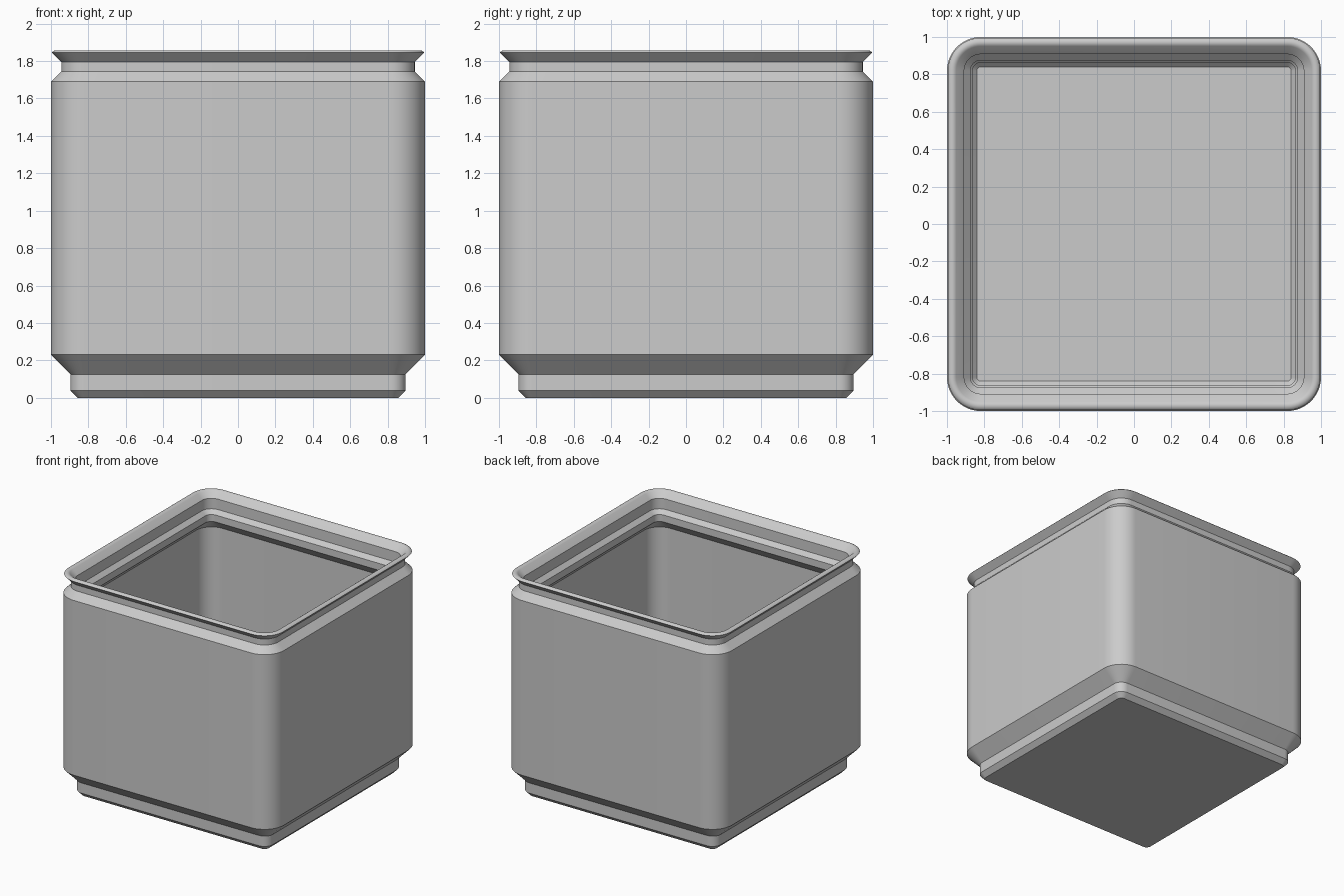
import bpy, bmesh, math
from mathutils import Vector

cube = bpy.data.objects.get("Cube")
if cube:
    bpy.data.objects.remove(cube, do_unlink=True)

grey = bpy.data.materials.new("plain grey")
grey.use_nodes = True
colour = (0.6, 0.6, 0.6, 1)
grey.diffuse_color = colour
grey.node_tree.nodes["Principled BSDF"].inputs["Base Color"].default_value = colour

CORNER = 0.819   # corner centre shared by every ring
STEPS = 12       # segments per rounded corner


def ring(bm, half, z):
    """Rounded square of the given half width."""
    radius = half - CORNER
    verts = []
    for quarter in range(4):
        mid = math.pi / 4 + quarter * math.pi / 2
        cx = math.copysign(CORNER, math.cos(mid))
        cy = math.copysign(CORNER, math.sin(mid))
        for i in range(STEPS + 1):
            a = quarter * math.pi / 2 + i / STEPS * math.pi / 2
            verts.append(bm.verts.new(Vector((cx + radius * math.cos(a),
                                              cy + radius * math.sin(a), z))))
    return verts


# Outer foot, wall and groove under the lip
outside = [(0.858, 0), (0.896, 0.039), (0.896, 0.125), (1, 0.23),
           (1, 1.69), (0.945, 1.745), (0.945, 1.795)]

# Rounded rim
rim = []
for i in range(7):
    a = math.radians(34 + (135 - 34) * i / 6)
    rim.append((0.971 + 0.029 * math.cos(a), 1.829 + 0.029 * math.sin(a)))

# Stepped inner lip, wall and hollow foot down to the floor
inside = [(0.908, 1.807), (0.908, 1.72), (0.875, 1.687), (0.875, 1.629),
          (0.96, 1.544), (0.96, 0.236), (0.863, 0.139), (0.863, 0.053),
          (0.84, 0.03)]

bm = bmesh.new()
rings = [ring(bm, half, z) for half, z in outside + rim + inside]
count = len(rings[0])
for low, high in zip(rings, rings[1:]):
    for i in range(count):
        j = (i + 1) % count
        bm.faces.new((low[i], low[j], high[j], high[i]))
bm.faces.new(rings[0][::-1])   # underside
bm.faces.new(rings[-1])        # inner floor
bmesh.ops.recalc_face_normals(bm, faces=bm.faces)

mesh = bpy.data.meshes.new("stacking_bin")
bm.to_mesh(mesh)
bm.free()
mesh.materials.append(grey)
stacking_bin = bpy.data.objects.new("stacking_bin", mesh)
bpy.context.collection.objects.link(stacking_bin)

bpy.ops.object.select_all(action='DESELECT')
stacking_bin.select_set(True)
bpy.context.view_layer.objects.active = stacking_bin
bpy.ops.object.shade_smooth_by_angle(angle=math.radians(30))
